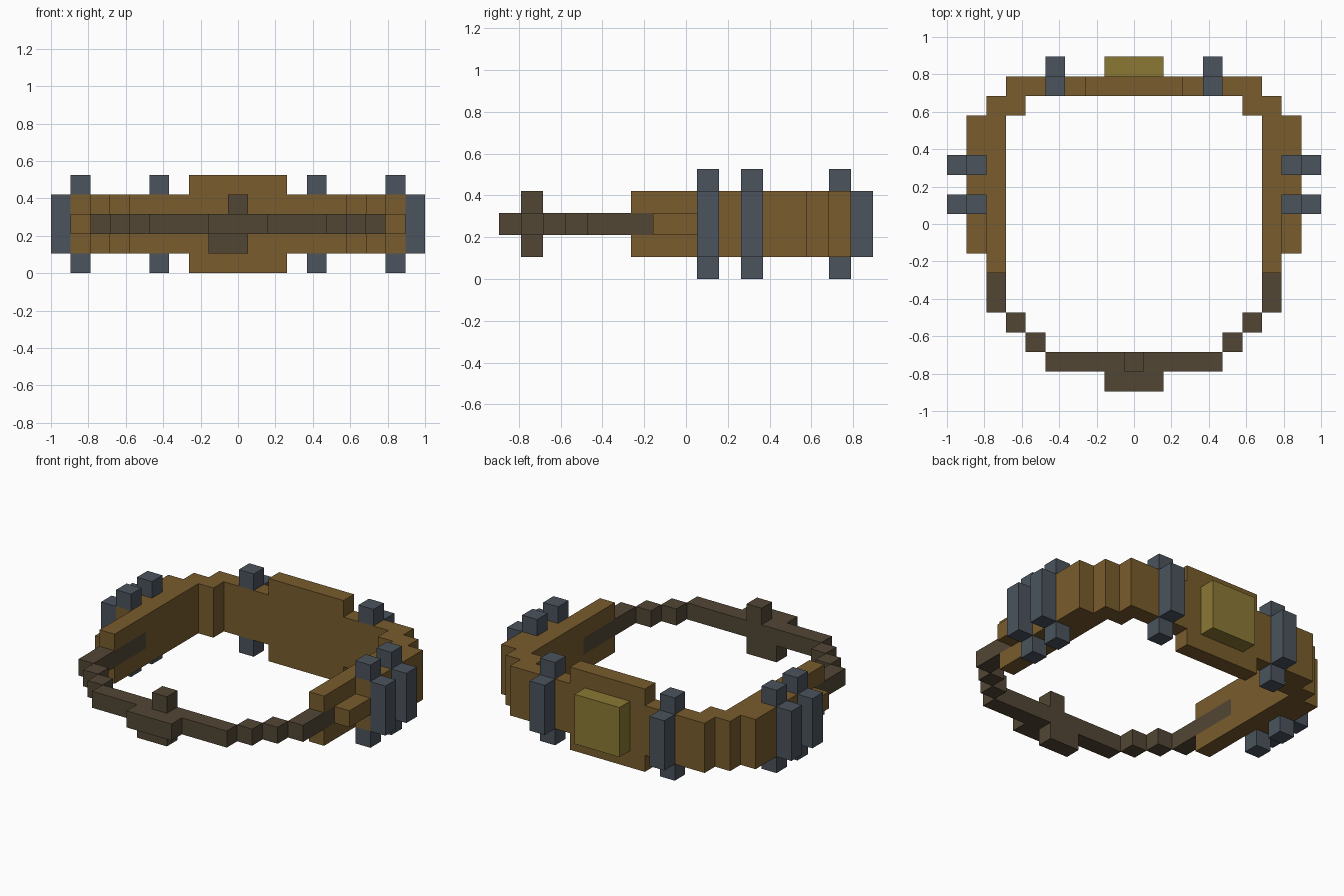
import bpy
import bmesh
from mathutils import Matrix, Vector

default_cube = bpy.data.objects.get("Cube")
if default_cube:
    bpy.data.objects.remove(default_cube, do_unlink=True)

CELL = 2 / 19  # size of one block of the grid


def make_material(name, colour):
    material = bpy.data.materials.new(name)
    material.use_nodes = True
    rgba = (*colour, 1)
    material.diffuse_color = rgba
    material.node_tree.nodes["Principled BSDF"].inputs["Base Color"].default_value = rgba
    return material


leather = make_material("brown leather", (.19, .107, .026))
dark_leather = make_material("dark leather", (.085, .062, .036))
steel = make_material("slate steel", (.07, .088, .11))
brass = make_material("dull brass", (.26, .19, .035))


def add_blocks(name, material, *blocks, mirrored=False):
    """Each block is (x, y, z) ranges of whole cells, first to last inclusive."""
    bm = bmesh.new()
    for block in blocks:
        low = Vector([first for first, last in block])
        high = Vector([last for first, last in block])
        size = (high - low + Vector((1, 1, 1))) * CELL
        centre = (low + high) / 2 * CELL
        centre.z += CELL / 2
        place = Matrix.Translation(centre) @ Matrix.Diagonal((*size, 1))
        bmesh.ops.create_cube(bm, size=1, matrix=place)
    mesh = bpy.data.meshes.new(name)
    bm.to_mesh(mesh)
    bm.free()
    mesh.materials.append(material)
    part = bpy.data.objects.new(name, mesh)
    bpy.context.collection.objects.link(part)
    if mirrored:
        part.modifiers.new("both sides", "MIRROR").use_mirror_merge = False
    return part


def one(cell):
    return (cell, cell)


BAND = (1, 3)    # height of the wide belt
MIDDLE = one(2)  # height of the narrow strap

# Wide belt: stepped back corners and side walls, with a slot for the strap
add_blocks("belt_back", leather, ((3, 6), one(7), BAND), mirrored=True)
add_blocks("belt_corner", leather, ((6, 7), one(6), BAND), mirrored=True)
add_blocks("belt_side", leather, ((7, 8), (1, 5), BAND), mirrored=True)
add_blocks("belt_side_rails", leather,
           (one(7), (-2, 0), one(1)),
           (one(7), (-2, 0), one(3)), mirrored=True)
add_blocks("strap_loop", leather, (one(8), (-1, 0), MIDDLE), mirrored=True)

# Back plate with its raised badge
add_blocks("back_plate", leather, ((-2, 2), one(7), (0, 4)))
add_blocks("back_badge", brass, ((-1, 1), one(8), BAND))

# Narrow strap stepping round to the front
add_blocks("strap_side", dark_leather,
           (one(7), (-4, 0), MIDDLE),
           (one(6), one(-5), MIDDLE),
           (one(5), one(-6), MIDDLE), mirrored=True)
add_blocks("strap_front", dark_leather, ((-4, 4), one(-7), MIDDLE))

# Knot on the front of the strap
add_blocks("knot_front", dark_leather, ((-1, 1), one(-8), MIDDLE))
add_blocks("knot_top", dark_leather, (one(0), one(-7), one(3)))
add_blocks("knot_tail", dark_leather, ((-1, 0), one(-7), one(1)))

# Steel clips: an outer bar with a cap above and below the belt
for label, row in (("front", 1), ("rear", 3)):
    add_blocks("side_clip_" + label, steel,
               (one(9), one(row), BAND),
               (one(8), one(row), one(0)),
               (one(8), one(row), one(4)), mirrored=True)
add_blocks("back_clip", steel,
           (one(4), one(8), BAND),
           (one(4), one(7), one(0)),
           (one(4), one(7), one(4)), mirrored=True)
